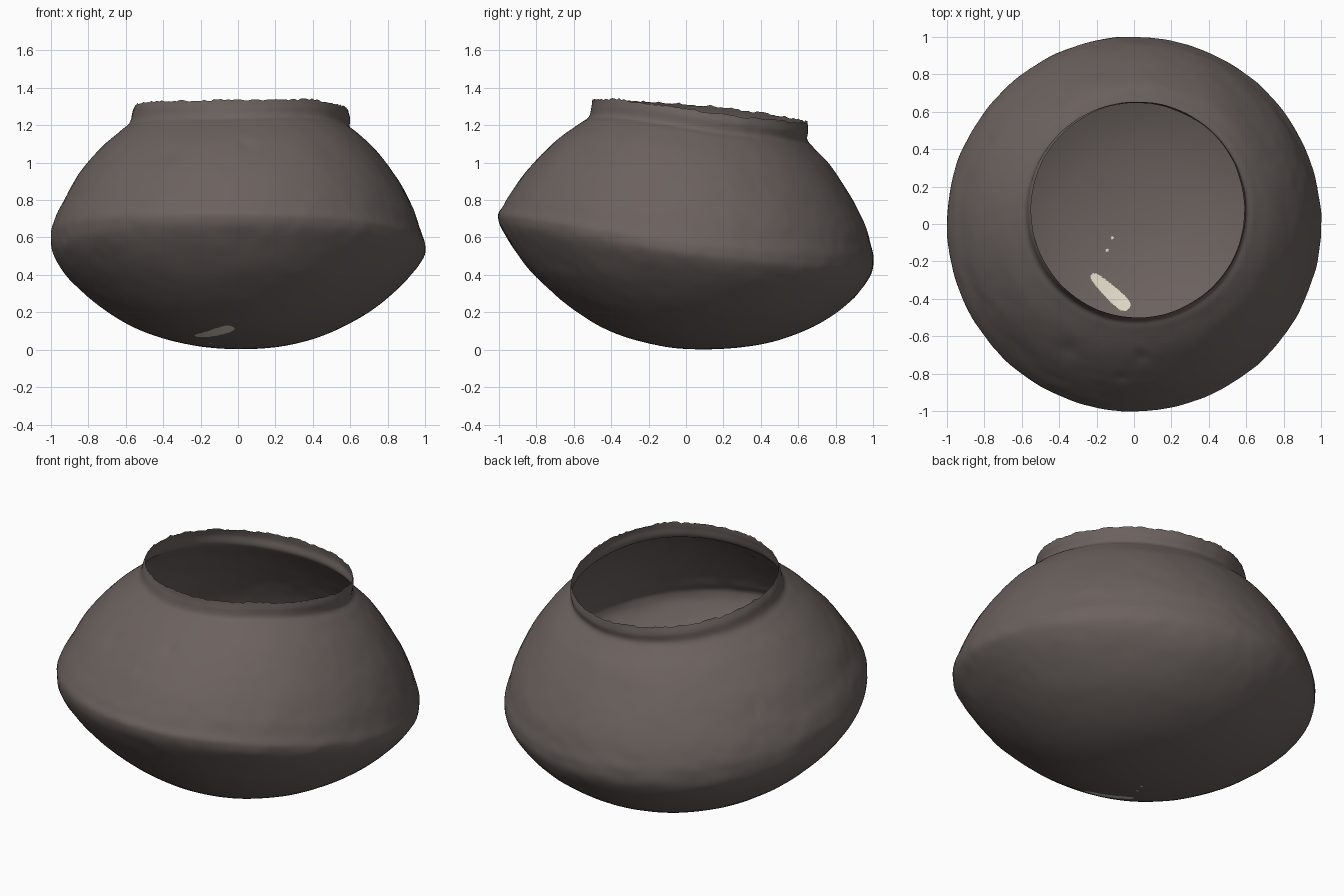
import bpy, bmesh, math, random
from mathutils import noise, Vector

if "Cube" in bpy.data.objects:
    bpy.data.objects.remove(bpy.data.objects["Cube"])

random.seed(4)
SEG, SUB = 192, 8

# Horizontal bands from rim to base: left x,z  right x,z  front y,z  back y,z
BANDS = [
    (-.55, 1.305, .59, 1.265, -.50, 1.325, .65, 1.215),
    (-.565, 1.27, .598, 1.23, -.505, 1.29, .655, 1.17),
    (-.58, 1.21, .60, 1.175, -.52, 1.235, .65, 1.12),
    (-.63, 1.165, .65, 1.135, -.57, 1.20, .69, 1.07),
    (-.73, 1.08, .75, 1.04, -.70, 1.105, .77, .985),
    (-.85, .94, .86, .89, -.84, .96, .87, .835),
    (-.93, .80, .94, .735, -.935, .83, .95, .68),
    (-.98, .70, .98, .62, -.977, .76, .985, .57),
    (-1, .61, 1, .545, -1, .70, 1, .49),
    (-.98, .495, .98, .475, -.96, .60, .985, .40),
    (-.88, .36, .88, .355, -.82, .41, .90, .28),
    (-.70, .205, .71, .21, -.62, .23, .73, .15),
    (-.48, .088, .50, .095, -.40, .097, .52, .06),
    (-.22, .02, .28, .026, -.14, .022, .32, .017),
    (.04, .003, .04, .003, .08, .003, .08, .003),
]
DENTS = [(-.35, -.67, .04), (.04, -.71, .03), (-.07, -.82, .02), (-.78, .44, .025)]


def catmull(a, b, c, d, t):
    return [.5 * (2*q + (r-p)*t + (2*p-5*q+4*r-s)*t*t + (3*q-p-3*r+s)*t**3)
            for p, q, r, s in zip(a, b, c, d)]


def material(name, rgb):
    m = bpy.data.materials.new(name)
    m.diffuse_color = (*rgb, 1)
    m.use_nodes = True
    m.node_tree.nodes["Principled BSDF"].inputs["Base Color"].default_value = m.diffuse_color
    return m


# Smooth the bands into many rings
b = BANDS
last = b[-2]
mirror = last[2:4] + last[0:2] + last[6:8] + last[4:6]
pts = [[2*p-q for p, q in zip(b[0], b[1])], *b, mirror]
rows = [catmull(*pts[i:i+4], k / SUB) for i in range(len(b)-1) for k in range(SUB)]


def ring_point(row, a, lift):
    xm, zl, xp, zr, ym, zf, yp, zb = row
    c, s = math.cos(a), math.sin(a)
    x = (xm + xp)/2 + (xp - xm)/2*c
    y = (ym + yp)/2 + (yp - ym)/2*s
    mean, diff = (zl+zr+zf+zb)/4, (zl+zr-zf-zb)/4
    z = mean + (zr-zl)/2*c + (zb-zf)/2*s + diff*math.cos(2*a)
    # front right side sits a little higher
    z += lift * max(0, math.cos(a + math.pi/4))**4
    return Vector((x, y, z))


# Thin pot wall, slightly uneven, with a worn rim and small dents
bm = bmesh.new()
grid = []
chips = [random.uniform(-.005, .005) for _ in range(SEG)]
for i, row in enumerate(rows):
    ring = []
    lift = .03 * min(1, max(0, (10 - i/SUB) / 2))
    for j in range(SEG):
        p = ring_point(row, math.tau*j/SEG, lift)
        bump = .005 * noise.noise(p*5) + .003 * noise.noise(p*14)
        p.x *= 1 + bump
        p.y *= 1 + bump
        if i == 0:
            p.z += chips[j] + .008 * noise.noise(p*9)
        if p.z > .5:
            for dx, dy, w in DENTS:
                d2 = ((p.x-dx)**2 + (p.y-dy)**2) / w**2
                if d2 < 9:
                    p.z -= .014 * math.exp(-d2)
        ring.append(bm.verts.new(p))
    grid.append(ring)
for r0, r1 in zip(grid, grid[1:]):
    for j in range(SEG):
        k = (j+1) % SEG
        bm.faces.new((r0[j], r1[j], r1[k], r0[k]))
pole = bm.verts.new((.04, .08, .003))
for j in range(SEG):
    bm.faces.new((grid[-1][j], pole, grid[-1][(j+1) % SEG]))
bmesh.ops.recalc_face_normals(bm, faces=bm.faces)
if pole.link_faces[0].normal.z > 0:
    bmesh.ops.reverse_faces(bm, faces=bm.faces)

# Finer faces around the repair patch so its outline is clean
ang = math.radians(-43)


def patch_uv(c):
    dx, dy = c.x + .128, c.y + .362
    return (dx*math.cos(ang) + dy*math.sin(ang),
            -dx*math.sin(ang) + dy*math.cos(ang))


def speck_distance(c):
    return min(math.hypot(c.x+.115, c.y+.073), math.hypot(c.x+.143, c.y+.14))


edges = set()
for f in bm.faces:
    c = f.calc_center_median()
    u, v = patch_uv(c)
    if c.z < .3 and (abs(u) < .17 and abs(v) < .08 or speck_distance(c) < .035):
        edges.update(f.edges)
bmesh.ops.subdivide_edges(bm, edges=list(edges), cuts=5, use_grid_fill=True)

# Pale repair patch low on the front: a slanted oval, plus two specks
for f in bm.faces:
    f.smooth = True
    c = f.calc_center_median()
    u, v = patch_uv(c)
    half = .036 + .06*u
    oval = abs(u) < .135 and (abs(u)/.135)**3 + (abs(v)/half)**3 < 1
    if c.z < .3 and (oval or speck_distance(c) < .008):
        f.material_index = 1

mesh = bpy.data.meshes.new("pot_body")
bm.to_mesh(mesh)
bm.free()
mesh.materials.append(material("dark brown clay", (.148, .122, .113)))
mesh.materials.append(material("pale filler", (.72, .68, .56)))
pot = bpy.data.objects.new("pot_body", mesh)
bpy.context.collection.objects.link(pot)
